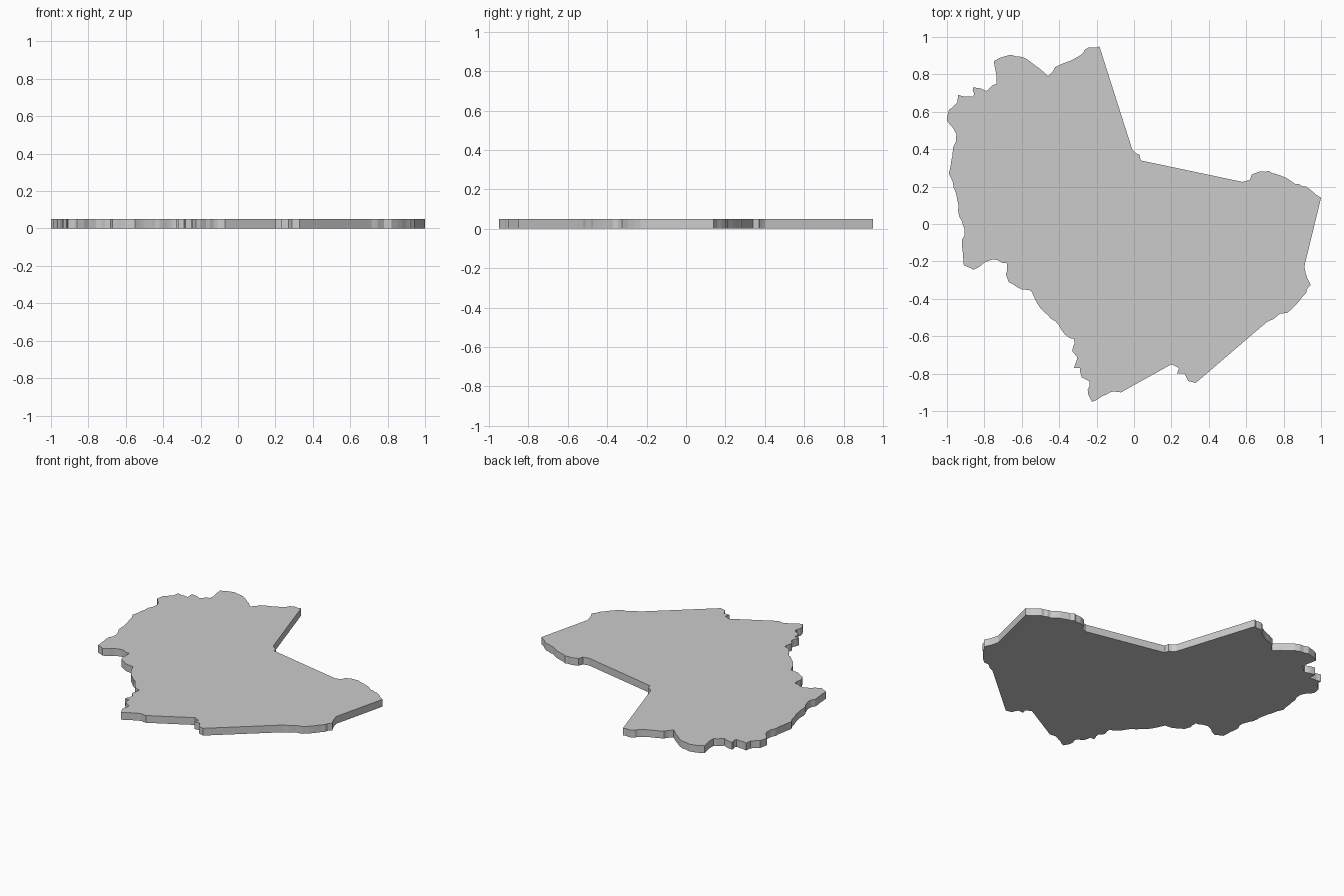
import bpy
import bmesh
import random
from mathutils import Vector

random.seed(4)
THICKNESS = 0.05

# Outline sections, running clockwise from the northern tip
east_side = [(-0.185, 0.95), (-0.01, 0.40), (0.03, 0.37), (0.035, 0.34), (0.58, 0.225),
             (0.62, 0.235), (0.63, 0.265), (0.67, 0.28), (0.72, 0.285), (0.78, 0.26),
             (0.86, 0.215), (0.92, 0.20), (1.0, 0.14), (0.91, -0.23), (0.945, -0.325),
             (0.90, -0.39), (0.82, -0.475), (0.78, -0.48), (0.68, -0.55)]
south_side = [(0.33, -0.85), (0.29, -0.84), (0.27, -0.80), (0.23, -0.80), (0.24, -0.77),
              (0.20, -0.75), (-0.07, -0.90), (-0.11, -0.895), (-0.17, -0.92),
              (-0.225, -0.95), (-0.245, -0.91), (-0.24, -0.84), (-0.28, -0.82),
              (-0.29, -0.77), (-0.32, -0.77), (-0.305, -0.71), (-0.33, -0.68),
              (-0.32, -0.615), (-0.37, -0.59), (-0.42, -0.52), (-0.48, -0.47),
              (-0.53, -0.40), (-0.55, -0.355), (-0.60, -0.35), (-0.67, -0.31)]
west_side = [(-0.685, -0.27), (-0.68, -0.21), (-0.76, -0.19), (-0.86, -0.245),
             (-0.91, -0.22), (-0.92, -0.12), (-0.905, -0.03), (-0.935, 0.04),
             (-0.945, 0.13), (-0.97, 0.23), (-0.99, 0.27), (-0.97, 0.37), (-0.95, 0.48),
             (-1.0, 0.55), (-0.99, 0.61), (-0.945, 0.65), (-0.94, 0.69), (-0.86, 0.68),
             (-0.86, 0.73), (-0.79, 0.71), (-0.735, 0.75), (-0.75, 0.87), (-0.66, 0.905),
             (-0.57, 0.88), (-0.46, 0.79), (-0.42, 0.84), (-0.29, 0.90), (-0.24, 0.945)]


def roughen(points, amount=0.006):
    """Break short edges into a slightly ragged line; keep long edges straight."""
    result = []
    for i, p in enumerate(points):
        a, b = Vector(p), Vector(points[(i + 1) % len(points)])
        d = b - a
        result.append(a)
        if 0.05 < d.length < 0.15:
            normal = Vector((-d.y, d.x)).normalized()
            for t in (0.35, 0.65):
                result.append(a + d * t + normal * random.uniform(-amount, amount))
    return result


# Flat slab: outline face extruded upward
bm = bmesh.new()
outline = roughen(east_side + south_side + west_side)
face = bm.faces.new([bm.verts.new((p.x, p.y, 0)) for p in outline])
top = bmesh.ops.extrude_face_region(bm, geom=[face], use_keep_orig=True)["geom"]
bmesh.ops.translate(bm, vec=(0, 0, THICKNESS),
                    verts=[v for v in top if isinstance(v, bmesh.types.BMVert)])
bmesh.ops.recalc_face_normals(bm, faces=bm.faces[:])

mesh = bpy.data.meshes.new("map_slab")
bm.to_mesh(mesh)
bm.free()
bpy.context.collection.objects.link(bpy.data.objects.new("map_slab", mesh))
